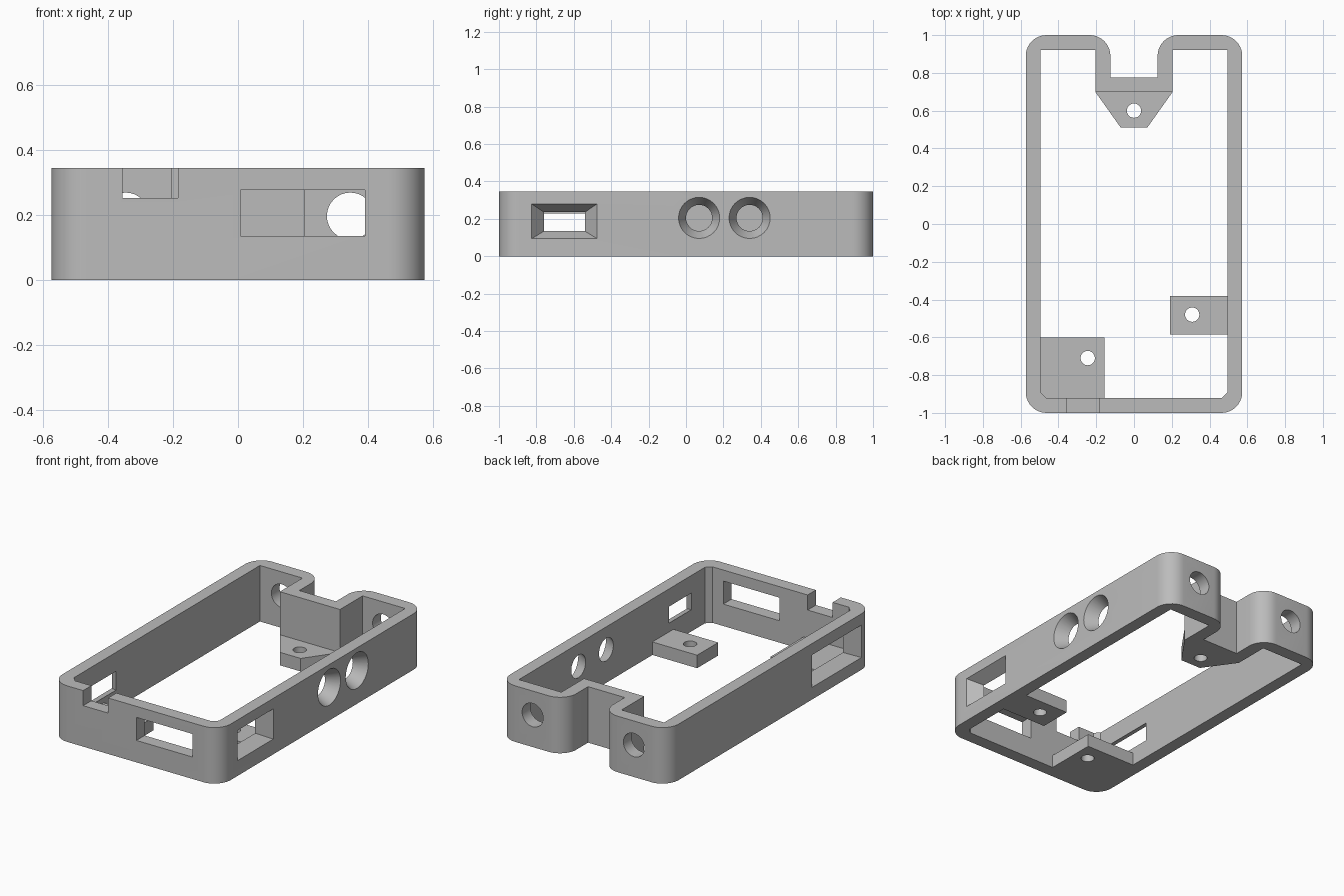
import bpy, bmesh
from math import sin, cos, pi, radians
from mathutils import Vector

cube = bpy.data.objects.get("Cube")
if cube:
    bpy.data.objects.remove(cube)

HX, HY, H = 0.573, 1.0, 0.345      # half width, half length, height
IX, IY = 0.495, 0.92               # inner faces of the walls
NX, NY = 0.125, 0.775              # rear recess
R = 0.11                           # outer corner radius
TAB = 0.08                         # mounting tab thickness

grey = bpy.data.materials.new("plain grey")
grey.use_nodes = True
grey.diffuse_color = (0.5, 0.5, 0.5, 1)
grey.node_tree.nodes["Principled BSDF"].inputs["Base Color"].default_value = (0.5, 0.5, 0.5, 1)


def loft(name, a, b):
    """Closed solid between two matching loops of points."""
    bm = bmesh.new()
    va = [bm.verts.new(p) for p in a]
    vb = [bm.verts.new(p) for p in b]
    bm.faces.new(va)
    bm.faces.new(vb)
    for i in range(len(va)):
        j = (i + 1) % len(va)
        bm.faces.new((va[i], va[j], vb[j], vb[i]))
    bmesh.ops.recalc_face_normals(bm, faces=bm.faces)
    mesh = bpy.data.meshes.new(name)
    bm.to_mesh(mesh)
    bm.free()
    mesh.materials.append(grey)
    obj = bpy.data.objects.new(name, mesh)
    bpy.context.collection.objects.link(obj)
    return obj


def prism(name, outline, z0, z1):
    return loft(name, [(x, y, z0) for x, y in outline], [(x, y, z1) for x, y in outline])


def box(name, x0, x1, y0, y1, z0, z1):
    return prism(name, [(x0, y0), (x1, y0), (x1, y1), (x0, y1)], z0, z1)


def circle(x, y, r, n=32):
    return [(x + r * cos(2 * pi * i / n), y + r * sin(2 * pi * i / n)) for i in range(n)]


def rect(x, y, hx, hy):
    return [(x - hx, y - hy), (x + hx, y - hy), (x + hx, y + hy), (x - hx, y + hy)]


def corner(cx, cy, start, steps=10):
    """Quarter-round outline points, counter-clockwise."""
    angles = [radians(start + 90 * i / steps) for i in range(steps + 1)]
    return [(cx + R * cos(a), cy + R * sin(a)) for a in angles]


def cut(target, cutter):
    cutter.hide_render = True
    mod = target.modifiers.new("cut", "BOOLEAN")
    mod.operation, mod.solver, mod.object = "DIFFERENCE", "EXACT", cutter
    bpy.context.view_layer.objects.active = target
    bpy.ops.object.modifier_apply(modifier=mod.name)
    bpy.data.objects.remove(cutter)


def side_opening(side, outer, inner):
    """Tapered cutter through a side wall, from (y, z) outlines on its two faces."""
    a = [Vector((side * HX, y, z)) for y, z in outer]
    b = [Vector((side * IX, y, z)) for y, z in inner]
    over = 0.25
    return loft("cutter", [p + (p - q) * over for p, q in zip(a, b)],
                [q + (q - p) * over for p, q in zip(a, b)])


# Frame wall: rounded outline with a rear recess, hollowed out
outline = (corner(-HX + R, -HY + R, 180) + corner(HX - R, -HY + R, 270)
           + corner(HX - R, HY - R, 0) + corner(NX + R, HY - R, 90)
           + [(NX, NY), (-NX, NY)]
           + corner(-NX - R, HY - R, 0) + corner(-HX + R, HY - R, 90))
frame = prism("frame_wall", outline, 0, H)
half = [(IX - 0.03, -IY), (IX, -IY + 0.03), (IX, IY), (0.205, IY), (0.205, 0.70)]
inside = half + [(-x, y) for x, y in reversed(half)]
cut(frame, prism("cutter", inside, -0.1, H + 0.1))

# Front wall: straight window and open-topped slot
cut(frame, box("cutter", 0.008, 0.39, -1.1, -0.85, 0.135, 0.277))
cut(frame, box("cutter", -0.355, -0.185, -1.1, -0.85, 0.252, H + 0.1))

# Right wall and left wall: tapered openings
right, left = -1 * -1, -1
cut(frame, side_opening(right, rect(-0.65, 0.187, 0.175, 0.093), rect(-0.65, 0.185, 0.11, 0.051)))
for y in (0.07, 0.34):
    cut(frame, side_opening(right, circle(y, 0.205, 0.11), circle(y, 0.205, 0.07)))
cut(frame, side_opening(left, rect(-0.65, 0.175, 0.24, 0.1), rect(-0.65, 0.17, 0.17, 0.058)))

# Rear wall: one round hole in each lobe
for x in (-0.345, 0.345):
    loop = circle(x, 0.197, 0.072)
    cut(frame, loft("cutter", [(u, 0.85, v) for u, v in loop], [(u, 1.1, v) for u, v in loop]))

# Mounting tabs, each with a screw hole
rear = prism("rear_mounting_tab", [(-0.205, 0.70), (-0.07, 0.51), (0.07, 0.51), (0.205, 0.70)], 0, TAB)
side = box("side_mounting_tab", 0.19, IX, -0.585, -0.38, 0, TAB)
front = box("corner_mounting_tab", -IX, -0.157, -IY, -0.60, 0, TAB)
for tab, x, y in ((rear, 0, 0.60), (side, 0.308, -0.48), (front, -0.245, -0.71)):
    cut(tab, prism("cutter", circle(x, y, 0.038, 24), -0.1, 0.2))

# Smooth the rounds, keep the edges crisp
bpy.ops.object.select_all(action="DESELECT")
for obj in (frame, rear, side, front):
    obj.select_set(True)
bpy.context.view_layer.objects.active = frame
bpy.ops.object.shade_smooth_by_angle(angle=radians(30))
